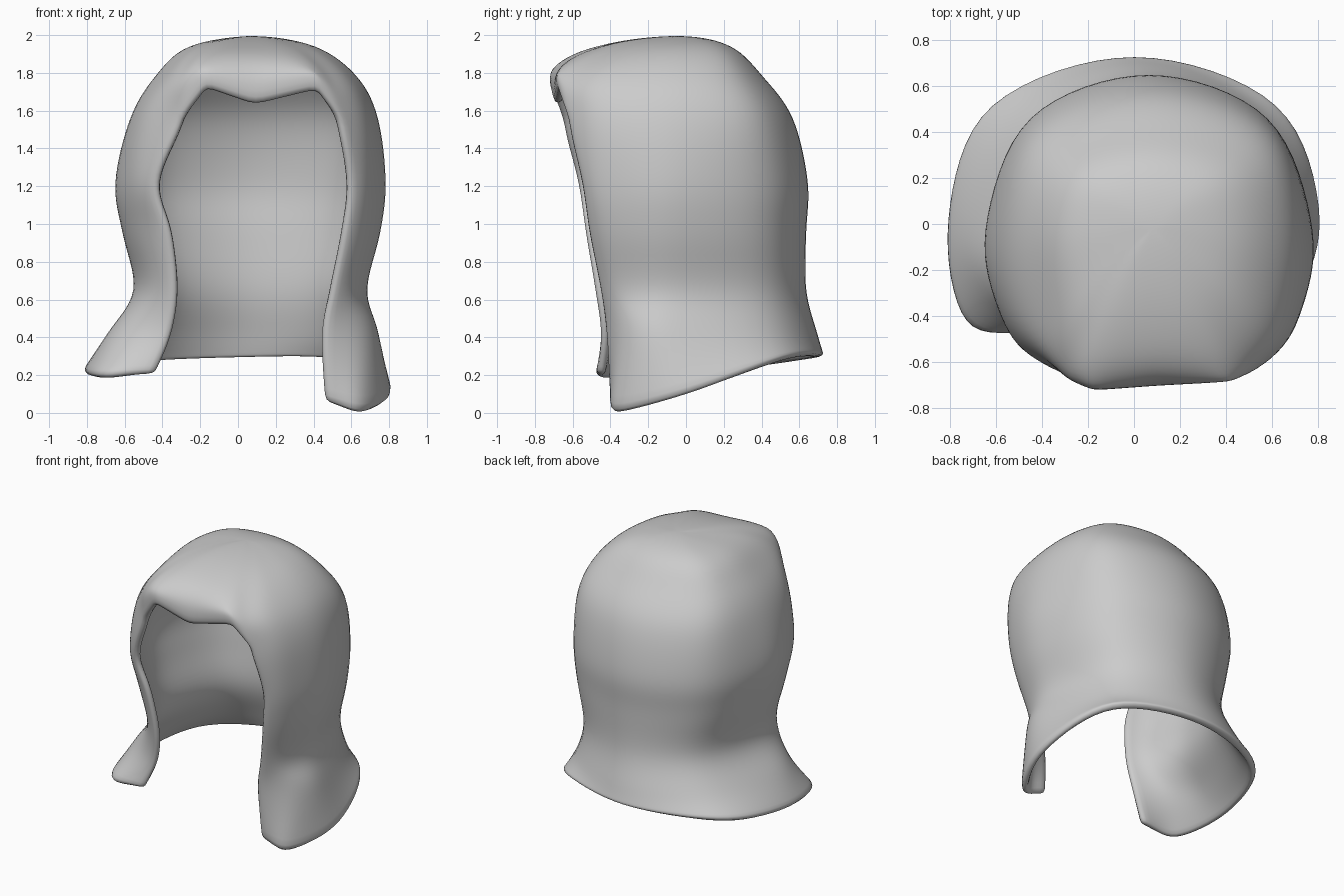
import bpy, bmesh
from mathutils import Vector

if "Cube" in bpy.data.objects:
    bpy.data.objects.remove(bpy.data.objects["Cube"])

# Rings from hem to crown:
# z, left x, right x, back y, left edge (x, y), right edge (x, y)
ROWS = [
    (0.25, -0.82, 0.82, 0.735, -0.44, -0.475, 0.46, -0.40),
    (0.42, -0.69, 0.74, 0.70, -0.36, -0.46, 0.45, -0.43),
    (0.65, -0.55, 0.68, 0.64, -0.33, -0.49, 0.50, -0.46),
    (0.95, -0.61, 0.75, 0.64, -0.36, -0.54, 0.56, -0.52),
    (1.22, -0.65, 0.78, 0.65, -0.43, -0.58, 0.59, -0.56),
    (1.56, -0.57, 0.74, 0.57, -0.30, -0.66, 0.54, -0.63),
    (1.78, -0.44, 0.63, 0.41, -0.31, -0.62, 0.49, -0.59),
    (1.94, -0.26, 0.41, 0.24, -0.19, -0.36, 0.33, -0.33),
]
HEM_Z = [0.21, 0.205, 0.23, 0.29, 0.305, 0.30, 0.11, 0.005, 0.06]
# Front points over the opening for the top three rings
BROW = {
    5: [(0.42, -0.68, 1.71), (0.09, -0.70, 1.63), (-0.17, -0.72, 1.72)],
    6: [(0.36, -0.64, 1.84), (0.10, -0.65, 1.85), (-0.18, -0.66, 1.86)],
    7: [(0.22, -0.37, 1.955), (0.08, -0.38, 1.96), (-0.08, -0.38, 1.96)],
}
BROW_ROW, EDGE_R, STEPS = 5, 8, 4


def ring(i):
    """Left edge, cheek, side, back, side, cheek, right edge, then front."""
    z, xl, xr, yb, lx, ly, rx, ry = ROWS[i]
    cx = (xl + xr) / 2
    hem = i == 0
    fy = 0.92 if hem else 0.70
    bx = 0.77 if hem or i > 4 else 0.73
    side_y = 0.02 if hem else -0.03

    def px(side, f):
        return cx + f * (side - cx)
    xy = [(lx, ly), (px(xl, 0.90), ly * fy), (xl, side_y), (px(xl, bx), yb * 0.71), (cx, yb),
          (px(xr, bx), yb * 0.71), (xr, side_y), (px(xr, 0.82 if hem else 0.92), ry * fy), (rx, ry)]
    pts = [Vector((x, y, HEM_Z[k] if hem else z)) for k, (x, y) in enumerate(xy)]
    if i in BROW:
        pts += [Vector(p) for p in BROW[i]]
    else:
        pts += [pts[8].lerp(pts[0], t) for t in (0.25, 0.5, 0.75)]
    return pts


def spline(pts, closed, straight_from=99):
    """Curve through every point: smooth, then straight after a given point."""
    n, out = len(pts), []

    def at(k):
        return pts[k % n] if closed else pts[max(0, min(n - 1, k))]
    for k in range(n if closed else n - 1):
        a, b, c, d = at(k - 1), at(k), at(k + 1), at(k + 2)
        for s in range(STEPS):
            t = s / STEPS
            if k >= straight_from:
                out.append(b.lerp(c, t))
                continue
            out.append(0.5 * (2 * b + (c - a) * t + (2 * a - 5 * b + 4 * c - d) * t * t
                              + (3 * b - a - 3 * c + d) * t ** 3))
    return out if closed else out + [pts[-1]]


# Surface grid, smoothed around and then upward, level across the crown
rings = [spline(ring(i), True, EDGE_R if i == BROW_ROW else 99) for i in range(len(ROWS))]
n = len(rings[0])
crown = Vector((0.08, -0.02, 1.995))
columns = []
for c in range(n):
    pts = [r[c] for r in rings] + [crown, rings[-1][(c + n // 2) % n]]
    columns.append(spline(pts, False)[:-STEPS])

bm = bmesh.new()
grid = [[bm.verts.new(p) for p in col] for col in columns]
for c in range(n):
    for r in range(len(columns[0]) - 1):
        # Leave the face opening empty below the brow
        if c >= EDGE_R * STEPS and r < BROW_ROW * STEPS:
            continue
        a, b = grid[c], grid[(c + 1) % n]
        bm.faces.new((a[r], a[r + 1], b[r + 1], b[r]))
bmesh.ops.delete(bm, geom=[v for v in bm.verts if not v.link_faces], context='VERTS')
bmesh.ops.remove_doubles(bm, verts=bm.verts, dist=0.0005)
for f in bm.faces:
    f.smooth = True
mesh = bpy.data.meshes.new("hood")
bm.to_mesh(mesh)
bm.free()
hood = bpy.data.objects.new("hood", mesh)
bpy.context.collection.objects.link(hood)

# Thickness with a rounded rim
solid = hood.modifiers.new("thickness", 'SOLIDIFY')
solid.thickness = 0.05
solid.offset = -1
rounding = hood.modifiers.new("rounding", 'SUBSURF')
rounding.levels = rounding.render_levels = 1
